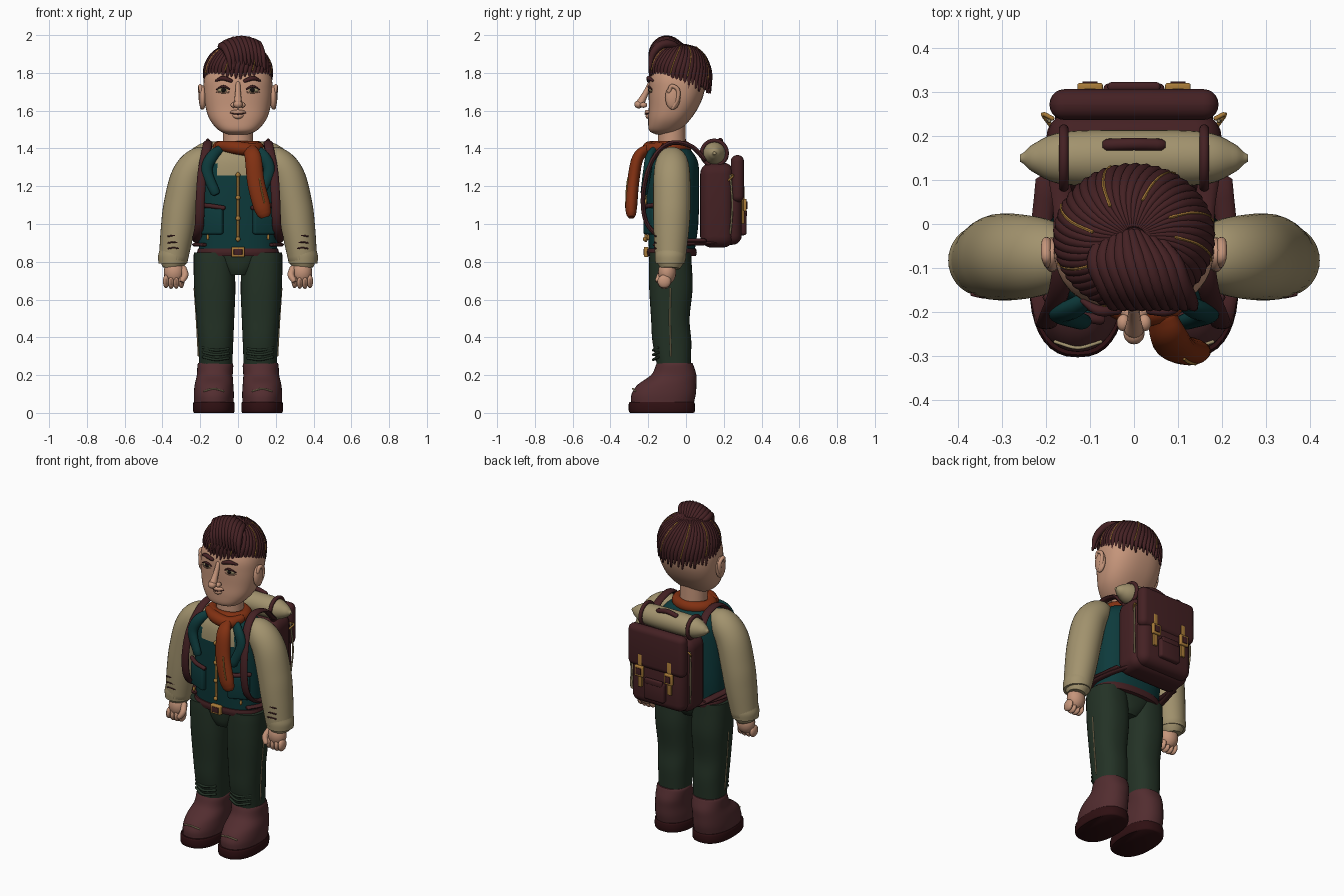
import bpy, bmesh, math
from mathutils import Vector, Matrix

if "Cube" in bpy.data.objects:
    bpy.data.objects.remove(bpy.data.objects["Cube"])

def mat(name, *c):
    m = bpy.data.materials.new(name)
    m.diffuse_color = (*c, 1)
    m.use_nodes = True
    m.node_tree.nodes["Principled BSDF"].inputs["Base Color"].default_value = m.diffuse_color
    return m

SKIN = mat("skin", .56, .30, .195)
TAN = mat("tan_cloth", .36, .29, .155)
TEAL = mat("teal_cloth", .004, .042, .044)
GREEN = mat("dark_green_cloth", .017, .032, .019)
RUST = mat("rust_cloth", .22, .03, .006)
LEATHER = mat("brown_leather", .058, .015, .017)
BOOT = mat("boot_leather", .085, .026, .029)
SOLE = mat("dark_sole", .028, .005, .006)
GOLD = mat("brass", .40, .20, .04)
BLACK = mat("black", .008, .006, .006)

def finish(name, bm, *mats, angle=45):
    bmesh.ops.recalc_face_normals(bm, faces=bm.faces)
    me = bpy.data.meshes.new(name)
    bm.to_mesh(me)
    bm.free()
    for m in mats:
        me.materials.append(m)
    me.polygons.foreach_set("use_smooth", [True] * len(me.polygons))
    me.set_sharp_from_angle(angle=math.radians(angle))
    ob = bpy.data.objects.new(name, me)
    bpy.context.collection.objects.link(ob)
    return ob

def spline(pts, k):
    """Smooth curve through tuples of any length"""
    P = [Vector(p) for p in pts]
    P = [2 * P[0] - P[1]] + P + [2 * P[-1] - P[-2]]
    out = []
    for i in range(1, len(P) - 2):
        a, b, c, d = P[i - 1:i + 3]
        for j in range(k):
            t = j / k
            out.append(.5 * (2 * b + (c - a) * t + (2 * a - 5 * b + 4 * c - d) * t * t
                             + (3 * b - a - 3 * c + d) * t ** 3))
    return out + [P[-2]]

def skin_rings(bm, rings):
    vs = [[bm.verts.new(p) for p in r] for r in rings]
    n = len(vs[0])
    for a, b in zip(vs, vs[1:]):
        for i in range(n):
            bm.faces.new((a[i], a[(i + 1) % n], b[(i + 1) % n], b[i]))
    bm.faces.new(vs[0])
    bm.faces.new(vs[-1])

def loft(name, rows, *mats, p=2.4, n=36, k=5, rule=None):
    """Stacked rings: x, y, z, half width, half depth"""
    P = [Vector(r) for r in rows]
    rings = []
    for x, y, z, rx, ry in [tuple(v) for v in spline(P, k)]:
        ring = []
        for i in range(n):
            c, s = math.cos(2 * math.pi * i / n), math.sin(2 * math.pi * i / n)
            ring.append((x + rx * math.copysign(abs(c) ** (2 / p), c),
                         y + ry * math.copysign(abs(s) ** (2 / p), s), z))
        rings.append(ring)
    bm = bmesh.new()
    skin_rings(bm, rings)
    if rule:
        for f in bm.faces:
            f.material_index = rule(f.calc_center_median())
    return finish(name, bm, *mats)

def sweep(bm, pts, a, b, up=(0, -1, 0), n=12, k=5):
    """Tapered tube: points x, y, z and optional scale"""
    C = spline([tuple(p) + (1,) * (4 - len(p)) for p in pts], k)
    pos = [v.to_3d() for v in C]
    st = []
    for i, v in enumerate(C):
        t = (pos[min(i + 1, len(C) - 1)] - pos[max(i - 1, 0)]).normalized()
        st.append((pos[i], t, v[3]))
    for idx, sg in ((0, -1), (-1, 1)):
        q, t, s = st[idx]
        e = (q + t * sg * min(a, b) * s * .6, t, s * .65)
        st = [e] + st if sg < 0 else st + [e]
    rings = []
    for q, t, s in st:
        side = Vector(up).cross(t).normalized()
        nor = t.cross(side)
        rings.append([q + side * a * s * math.cos(2 * math.pi * j / n)
                      + nor * b * s * math.sin(2 * math.pi * j / n) for j in range(n)])
    skin_rings(bm, rings)

def tube(name, pts, a, m, b=None, **kw):
    bm = bmesh.new()
    sweep(bm, pts, a, b or a, **kw)
    return finish(name, bm, m)

def ball(name, c, r, m, seg=20):
    bm = bmesh.new()
    bmesh.ops.create_uvsphere(bm, u_segments=seg, v_segments=seg // 2, radius=1)
    bmesh.ops.transform(bm, verts=bm.verts, matrix=Matrix.Translation(c) @ Matrix.Diagonal((*r, 1)))
    return finish(name, bm, m)

def box(name, c, size, m, bevel=.01, rz=0, seg=3):
    bm = bmesh.new()
    bmesh.ops.create_cube(bm, size=1)
    bmesh.ops.scale(bm, verts=bm.verts, vec=size)
    bmesh.ops.bevel(bm, geom=bm.edges[:], offset=bevel, segments=seg, profile=.5, affect='EDGES')
    bmesh.ops.transform(bm, verts=bm.verts, matrix=Matrix.Translation(c) @ Matrix.Rotation(rz, 4, 'Z'))
    return finish(name, bm, m, angle=50)

def hoop(name, c, rx, ry, r, m, axis='Z', n=48):
    bm = bmesh.new()
    ring = lambda u: [((rx + r * math.cos(v)) * math.cos(u), (ry + r * math.cos(v)) * math.sin(u), r * math.sin(v))
                      for v in [2 * math.pi * j / 14 for j in range(14)]]
    skin_rings(bm, [ring(2 * math.pi * i / n) for i in range(n + 1)])
    rot = Matrix.Rotation(math.pi / 2, 4, 'Y') if axis == 'X' else Matrix()
    bmesh.ops.transform(bm, verts=bm.verts, matrix=Matrix.Translation(c) @ rot)
    return finish(name, bm, m)

# Torso, with the open shirt front above the vest
loft("vest", [(0, -.075, .85, .205, .12), (0, -.07, 1, .213, .135), (0, -.07, 1.2, .213, .14),
              (0, -.07, 1.32, .2, .135), (0, -.075, 1.38, .155, .11), (0, -.08, 1.41, .09, .08)], TEAL, TAN,
     n=64, rule=lambda c: int(c.y < -.1 and abs(c.x) < .115 and c.z > 1.25))
loft("pelvis", [(0, -.09, .73, .065, .08), (0, -.085, .77, .1, .1), (0, -.08, .86, .2, .115)], GREEN)
loft("belt", [(0, -.075, .83, .212, .128), (0, -.075, .85, .216, .132), (0, -.075, .87, .212, .128)], LEATHER)
box("belt_buckle", (0, -.21, .852), (.07, .025, .055), GOLD, .006)
box("buckle_gap", (0, -.222, .852), (.045, .008, .032), LEATHER, .002)
tube("zipper", [(0, -.212, .91), (0, -.214, 1.1), (0, -.212, 1.27)], .007, GOLD)
for z in (.92, 1.03, 1.14, 1.26):
    ball("vest_button", (0, -.218, z), (.013, .01, .013), GOLD, 12)
loft("neck", [(0, -.075, 1.38, .08, .075), (0, -.075, 1.54, .078, .072)], SKIN, p=2)

# Head
loft("head", [(0, -.12, 1.474, .05, .04), (0, -.115, 1.495, .1, .08), (0, -.09, 1.55, .148, .11),
              (0, -.065, 1.62, .172, .132), (0, -.05, 1.7, .182, .147), (0, -.045, 1.78, .176, .145),
              (0, -.04, 1.87, .13, .11), (0, -.04, 1.91, .07, .06)], SKIN, n=48)
tube("nose", [(0, -.19, 1.745, .55), (0, -.215, 1.69, .7), (0, -.243, 1.638, 1)], .022, SKIN)
ball("nose_tip", (0, -.25, 1.633), (.024, .024, .021), SKIN)
tube("upper_lip", [(-.05, -.18, 1.592, .3), (-.015, -.203, 1.592), (.015, -.203, 1.592), (.05, -.18, 1.592, .3)],
     .012, SKIN, up=(0, 0, 1))
tube("mouth_line", [(-.056, -.186, 1.59, .4), (0, -.215, 1.582), (.056, -.186, 1.59, .4)], .004, LEATHER, up=(0, 0, 1))
tube("lower_lip", [(-.04, -.182, 1.577, .3), (0, -.2, 1.57), (.04, -.182, 1.577, .3)], .014, SKIN, up=(0, 0, 1))

# Hair: cap, swirled strands and a swept quiff
def hair_point(a, t, lift=0):
    low = 1.80 - .045 * (1 + math.sin(a)) / 2 * 1.4
    phi = .12 + t * (math.pi / 2 - .12)
    rho = math.sin(phi) ** .85
    w = a + .45 * (1 - t)
    z = low + (1.95 - low) * math.cos(phi) ** .85 if t < 1 else low
    return ((.174 + lift) * rho * math.cos(w), -.03 + (.158 + lift) * rho * math.sin(w), z + lift * (1 - t))

bm = bmesh.new()
skin_rings(bm, [[hair_point(2 * math.pi * i / 40, t / 8, -.003) for i in range(40)] for t in range(9)])
finish("hair_cap", bm, LEATHER)
hair, glints = bmesh.new(), bmesh.new()
N = 46
for i in range(N):
    a = 2 * math.pi * i / N
    pts = [hair_point(a, t) + (s,) for t, s in ((0, .35), (.25, .6), (.5, .9), (.75, 1.05), (.92, .9))]
    x, y, z = hair_point(a, 1)
    pts.append((x, y, z - .02 - .012 * (i % 3), .35))
    up = (-math.sin(a), math.cos(a), 0)
    sweep(hair, pts, .014, .015, up=up, n=8, k=3)
    if i % 6 == 1:
        sweep(glints, [hair_point(a + .07, t, .01) for t in (.25, .5, .75, .95)], .004, .004, up=up, n=6, k=3)
for i in range(10):
    x = -.11 + .02 * i
    d = 3.5 * (x + .01) ** 2
    sweep(hair, [(x * .6, -.02, 1.945 - d, .6), (x + .02, -.08, 1.975 - d, 1), (x + .04, -.135, 1.968 - d, 1.1),
                 (x + .06, -.178, 1.92 - d, .9), (x + .07, -.192, 1.85 - d - .01 * (i % 2), .3)],
          .02, .018, up=(1, .2, 0), n=8, k=4)
finish("hair_strands", hair, LEATHER, angle=60)
finish("hair_glints", glints, GOLD)

for s in (-1, 1):
    # Face sides
    ball("nostril", (s * .024, -.225, 1.63), (.016, .02, .015), SKIN, 14)
    ball("eye", (s * .076, -.184, 1.71), (.034, .012, .015), TAN)
    ball("iris", (s * .076, -.195, 1.711), (.012, .006, .012), BLACK, 14)
    lid = [(s * .036, -.19, 1.708, .5), (s * .076, -.198, 1.729), (s * .115, -.182, 1.712, .5)]
    tube("upper_lid", lid, .006, LEATHER, up=(0, 0, 1))
    tube("lower_lid", [(x, y, 1.70 if i != 1 else 1.694, .6) for i, (x, y, *_) in enumerate(lid)], .005, SKIN, up=(0, 0, 1))
    tube("eyebrow", [(s * .035, -.197, 1.757, .8), (s * .08, -.197, 1.772, 1), (s * .118, -.175, 1.758, .45)],
         .012, LEATHER, up=(0, 0, 1))
    ball("ear", (s * .187, -.07, 1.67), (.02, .04, .065), SKIN)
    tube("ear_rim", [(s * .195, -.09, 1.70), (s * .2, -.075, 1.73), (s * .2, -.043, 1.71), (s * .197, -.045, 1.66),
                     (s * .19, -.07, 1.615)], .011, SKIN, up=(1, 0, 0))

    # Arms and fists
    tube("sleeve", [(s * .13, -.08, 1.355, .5), (s * .2, -.075, 1.33, .87), (s * .262, -.075, 1.25, 1),
                    (s * .3, -.075, 1.1, 1.02), (s * .32, -.078, .97, .97), (s * .343, -.083, .81, .83)],
         .092, TAN, b=.097, up=(0, -1, 0), n=32, k=7)
    loft("cuff", [(s * .345, -.084, .792, .076, .078), (s * .343, -.083, .83, .08, .082), (s * .339, -.083, .86, .077, .08)],
         TAN, p=2)
    for z in (.87, .9, .935):
        tube("cuff_crease", [(s * .315, -.163, z), (s * .34, -.166, z + .004), (s * .37, -.16, z)], .004, LEATHER, up=(0, 0, 1))
    ball("palm", (s * .338, -.1, .745), (.055, .048, .065), SKIN)
    for i in range(4):
        ball("finger", (s * (.3 + .027 * i), -.115, .69 + .004 * abs(i - 1.5)), (.017, .036, .036), SKIN, 14)
    tube("thumb", [(s * .29, -.11, .765), (s * .28, -.135, .73), (s * .295, -.15, .7, .8)], .018, SKIN, up=(1, 0, 0))

    # Trouser legs
    loft("leg", [(s * .118, -.065, .26, .088, .09), (s * .118, -.075, .38, .093, .103), (s * .12, -.083, .5, .1, .102),
                 (s * .123, -.08, .66, .109, .115), (s * .127, -.083, .79, .108, .113), (s * .128, -.083, .85, .106, .11)], GREEN)
    tube("side_seam", [(s * .209, -.08, .3), (s * .219, -.085, .48), (s * .231, -.083, .66)], .004, TAN)
    for z in (.29, .315, .34):
        tube("trouser_crease", [(s * .05, -.148, z), (s * .118, -.173, z - .008), (s * .185, -.145, z + .006)], .007, GREEN, up=(0, 0, 1))

    # Boots
    loft("sole", [(s * .128, -.128, 0, .105, .168), (s * .128, -.128, .01, .11, .175), (s * .128, -.128, .048, .11, .175),
                  (s * .128, -.128, .058, .106, .17)], SOLE, k=2)
    loft("boot", [(s * .128, -.125, .05, .104, .166), (s * .128, -.118, .1, .106, .17), (s * .127, -.1, .15, .102, .155),
                  (s * .123, -.065, .2, .095, .12), (s * .12, -.06, .25, .095, .1), (s * .12, -.06, .265, .09, .094)], BOOT, p=2.2)
    tube("boot_stitch", [(s * .075, -.268, .115), (s * .128, -.282, .128), (s * .18, -.268, .115)], .004, TAN, up=(0, 0, 1))

    # Vest lapels, pockets
    tube("lapel", [(s * .08, -.15, 1.405, .7), (s * .135, -.19, 1.36), (s * .165, -.205, 1.28), (s * .12, -.222, 1.165, .85)],
         .03, TEAL, b=.022, n=16)
    box("pocket", (s * .137, -.188, 1.015), (.125, .035, .14), TEAL, .012, rz=s * .42)
    tube("pocket_strap", [(s * .075, -.218, 1.085), (s * .14, -.205, 1.095), (s * .198, -.165, 1.1)], .012, LEATHER, up=(0, 0, 1))
    ball("pocket_button", (s * .16, -.2, .93), (.008, .008, .016), GOLD, 12)

    # Backpack harness
    tube("shoulder_strap", [(s * .17, .1, 1.34), (s * .16, .03, 1.41), (s * .16, -.07, 1.43), (s * .17, -.15, 1.38),
                            (s * .19, -.205, 1.27), (s * .2, -.228, 1.12), (s * .205, -.2, .99), (s * .218, -.1, .92),
                            (s * .2, .1, .91)], .012, LEATHER, b=.024, up=(1, 0, 0))
    tube("hip_strap", [(s * .18, -.165, .89), (s * .224, -.08, .89), (s * .21, .03, .895), (s * .17, .16, .9)],
         .018, LEATHER, b=.01, up=(0, 0, 1))
    hoop("roll_strap", (s * .16, .15, 1.375), .066, .066, .011, LEATHER, axis='X')
    tube("pack_side_cord", [(s * .193, .235, 1.26), (s * .203, .245, 1.1), (s * .193, .235, .95)], .005, TAN)
    tube("pack_ring", [(s * .185, .24, 1.26), (s * .207, .25, 1.255), (s * .19, .225, 1.23)], .005, GOLD, up=(0, 0, 1))
    box("flap_strap", (s * .1, .302, 1.1), (.028, .014, .2), GOLD, .004)
    box("flap_buckle", (s * .1, .312, 1.1), (.058, .018, .065), GOLD, .005)
    box("flap_buckle_gap", (s * .1, .321, 1.1), (.034, .008, .04), LEATHER, .002)

# Backpack
box("backpack", (0, .165, 1.1), (.4, .18, .45), LEATHER, .06, seg=5)
box("pack_front", (0, .24, 1.03), (.36, .11, .28), LEATHER, .05, seg=5)
box("pack_flap", (0, .272, 1.24), (.385, .07, .25), LEATHER, .034, seg=5)
box("pack_pocket", (0, .298, 1.0), (.14, .045, .12), LEATHER, .014)
box("pack_pocket_flap", (0, .313, 1.055), (.12, .02, .035), LEATHER, .008)
tube("bedroll", [(-.252, .15, 1.375, .2), (-.225, .15, 1.375, .55), (-.16, .15, 1.375, .95), (0, .15, 1.375, 1.02),
                 (.16, .15, 1.375, .95), (.225, .15, 1.375, .55), (.252, .15, 1.375, .2)], .063, TAN, n=28)
tube("bedroll_handle", [(-.062, .18, 1.43), (0, .182, 1.442), (.062, .18, 1.43)], .014, LEATHER)

# Scarf
hoop("scarf_loop", (0, -.085, 1.405), .1, .078, .035, RUST)
tube("scarf_fold", [(-.1, -.14, 1.415, .7), (-.02, -.19, 1.405), (.07, -.19, 1.395, 1), (.115, -.13, 1.41, .7)],
     .034, RUST, up=(0, 0, 1), n=16)
tube("scarf_tail", [(.06, -.2, 1.395, .8), (.08, -.255, 1.35, .95), (.095, -.28, 1.22, 1), (.125, -.29, 1.1, 1), (.14, -.29, 1.05, .8)],
     .046, RUST, b=.032, n=20)
tube("scarf_stitch", [(.115, -.308, 1.24), (.125, -.315, 1.18), (.14, -.318, 1.11)], .004, GOLD)
